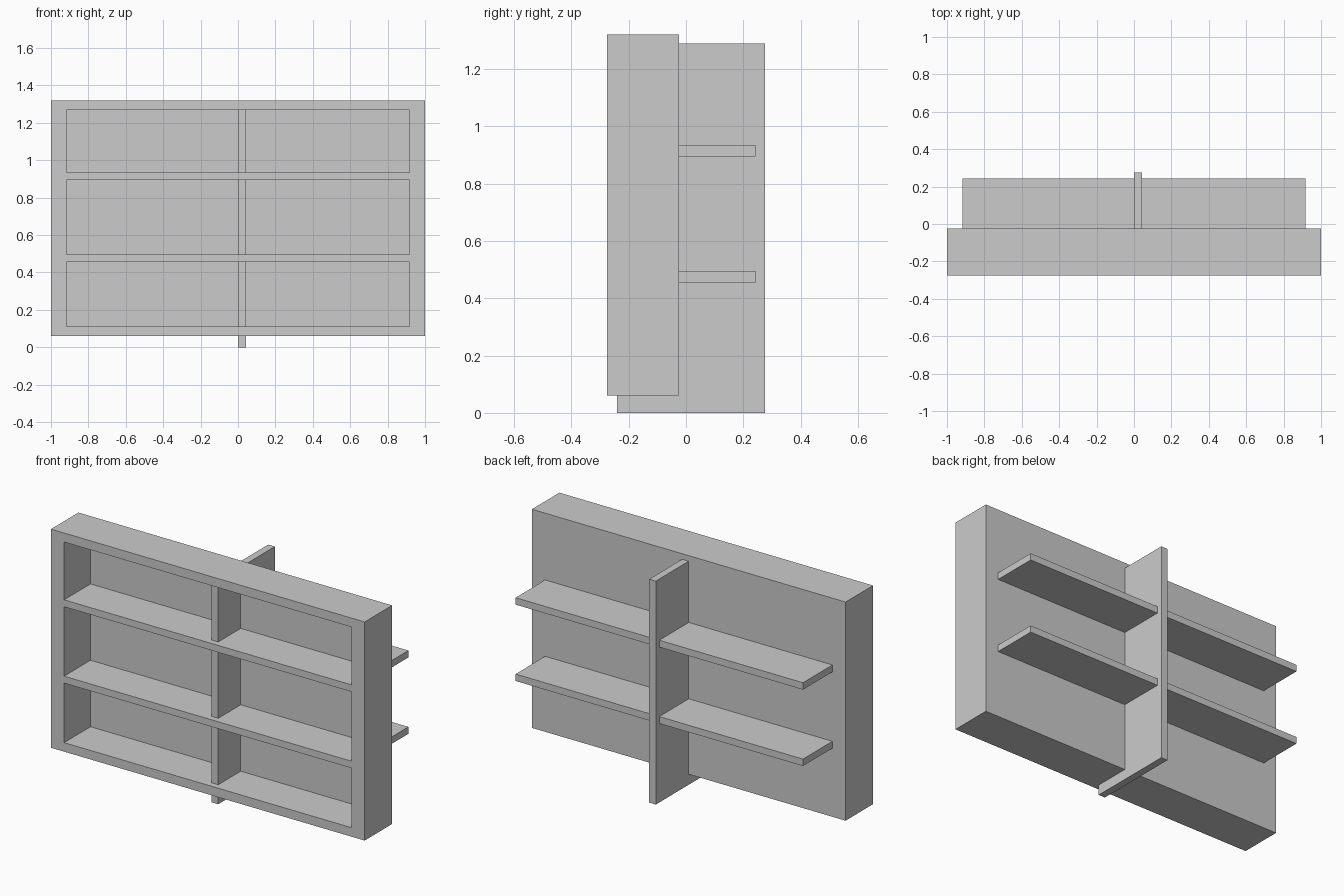
import bpy, bmesh

if "Cube" in bpy.data.objects:
    bpy.data.objects.remove(bpy.data.objects["Cube"])


def add_object(name, bm):
    mesh = bpy.data.meshes.new(name)
    bmesh.ops.recalc_face_normals(bm, faces=bm.faces)
    bm.to_mesh(mesh)
    bm.free()
    obj = bpy.data.objects.new(name, mesh)
    bpy.context.collection.objects.link(obj)
    return obj


def box_mesh(x, y, z):
    """Box spanning the given (min, max) ranges."""
    bm = bmesh.new()
    bmesh.ops.create_cube(bm, size=1)
    for v in bm.verts:
        v.co = [r[0] if c < 0 else r[1] for c, r in zip(v.co, (x, y, z))]
    return bm


FRONT, BACK = -0.275, -0.025
INNER_X, INNER_Z = 0.916, (0.112, 1.268)

# Case: a shallow tray, open at the front with a thin back panel
bm = box_mesh((-1, 1), (FRONT, BACK), (0.06, 1.32))
bm.normal_update()
face = min(bm.faces, key=lambda f: f.calc_center_median().y)
bmesh.ops.inset_region(bm, faces=[face], thickness=0.05)
for v in face.verts:
    v.co.x = INNER_X if v.co.x > 0 else -INNER_X
    v.co.z = INNER_Z[1] if v.co.z > 0.69 else INNER_Z[0]
pocket = bmesh.ops.extrude_discrete_faces(bm, faces=[face])["faces"][0]
for v in pocket.verts:
    v.co.y = BACK - 0.01
add_object("case", bm)

# Shelves pass through the back panel, flush with the front
for name, z in (("lower_shelf", 0.455), ("upper_shelf", 0.895)):
    add_object(name, box_mesh((-INNER_X, INNER_X), (FRONT, 0.243), (z, z + 0.04)))

# Upright divider, slightly off centre, reaching the ground
add_object("divider", box_mesh((0, 0.042), (-0.24, 0.275), (0, 1.288)))
